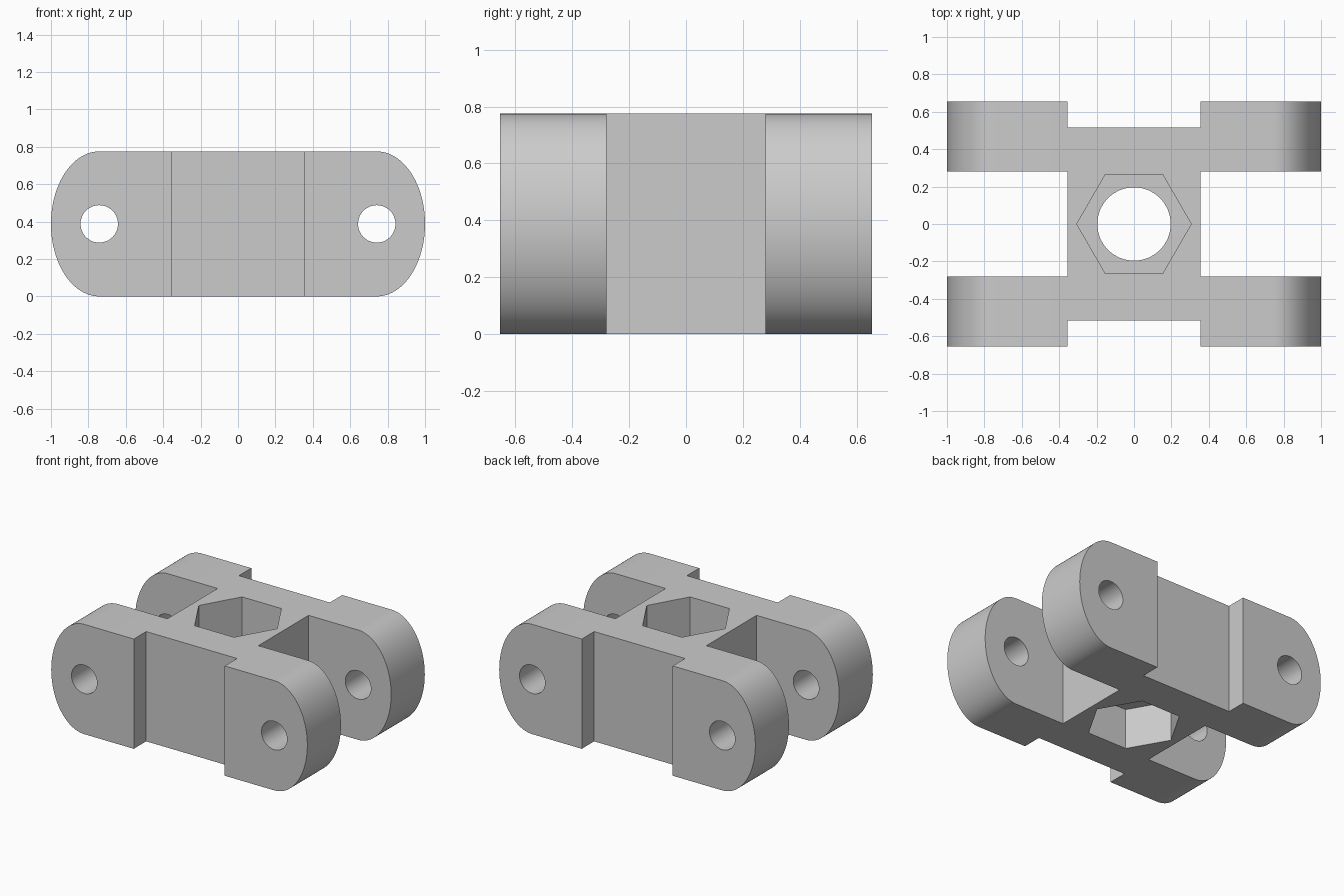
import bpy, bmesh, math
from mathutils import Matrix

if "Cube" in bpy.data.objects:
    bpy.data.objects.remove(bpy.data.objects["Cube"], do_unlink=True)

HEIGHT, HALF_DEPTH = 0.775, 0.655
MID = HEIGHT / 2
PIN_X, PIN_R = 0.742, 0.1
WEB_X, WEB_Y, LUG_INNER_Y = 0.355, 0.517, 0.28
POCKET_DEPTH = 0.285

grey = bpy.data.materials.new("plain_grey")
grey.use_nodes = True
colour = (0.6, 0.6, 0.6, 1)
grey.diffuse_color = colour
grey.node_tree.nodes["Principled BSDF"].inputs["Base Color"].default_value = colour


def make_object(name, bm):
    bmesh.ops.recalc_face_normals(bm, faces=bm.faces)
    mesh = bpy.data.meshes.new(name)
    bm.to_mesh(mesh)
    bm.free()
    mesh.materials.append(grey)
    obj = bpy.data.objects.new(name, mesh)
    bpy.context.collection.objects.link(obj)
    return obj


def box(x0, x1, y0, y1, z0, z1):
    bm = bmesh.new()
    place = Matrix.Translation(((x0 + x1) / 2, (y0 + y1) / 2, (z0 + z1) / 2))
    size = Matrix.Diagonal((x1 - x0, y1 - y0, z1 - z0, 1))
    bmesh.ops.create_cube(bm, size=1, matrix=place @ size)
    return make_object("box_cutter", bm)


def prism(centre, radius, length, sides, axis="Z"):
    bm = bmesh.new()
    turn = Matrix.Rotation(math.pi / 2, 4, "X") if axis == "Y" else Matrix()
    bmesh.ops.create_cone(bm, cap_ends=True, segments=sides, radius1=radius,
                          radius2=radius, depth=length,
                          matrix=Matrix.Translation(centre) @ turn)
    # Put a corner on the x axis
    if sides == 6:
        bmesh.ops.rotate(bm, verts=bm.verts, cent=centre,
                         matrix=Matrix.Rotation(math.pi / 6, 3, "Z"))
    return make_object("hole_cutter", bm)


# Full-width body with elliptical ends
bm = bmesh.new()
steps = 48
outline = []
for side in (1, -1):
    for i in range(steps + 1):
        a = side * math.pi / 2 * (2 * i / steps - 1) if side > 0 else math.pi * (0.5 + i / steps)
        outline.append((side * PIN_X + (1 - PIN_X) * math.cos(a), MID + MID * math.sin(a)))
face = bm.faces.new([bm.verts.new((x, -HALF_DEPTH, z)) for x, z in outline])
extruded = bmesh.ops.extrude_face_region(bm, geom=[face])
bmesh.ops.translate(bm, vec=(0, 2 * HALF_DEPTH, 0),
                    verts=[v for v in extruded["geom"] if isinstance(v, bmesh.types.BMVert)])
body = make_object("link_body", bm)

cutters = []
for s in (1, -1):
    # Fork slot between the lugs at each end
    cutters.append(box(*sorted((s * WEB_X, s * 1.2)), -LUG_INNER_Y, LUG_INNER_Y, -0.2, HEIGHT + 0.2))
    # Recess in the outer face between the lugs
    cutters.append(box(-WEB_X, WEB_X, *sorted((s * WEB_Y, s)), -0.2, HEIGHT + 0.2))
    # Pin holes through both lugs
    cutters.append(prism((s * PIN_X, 0, MID), PIN_R, 2, 48, "Y"))
    # Hexagonal pockets, above and below
    offset = s * (MID - POCKET_DEPTH + 0.3)
    cutters.append(prism((0, 0, MID + offset), 0.306, 0.6, 6))
# Central bore
cutters.append(prism((0, 0, MID), 0.196, 2, 64))

for cutter in cutters:
    cutter.hide_render = True
    mod = body.modifiers.new("cut", "BOOLEAN")
    mod.operation = "DIFFERENCE"
    mod.solver = "EXACT"
    mod.object = cutter

# Bake the cuts and remove the cutters
bpy.context.view_layer.update()
graph = bpy.context.evaluated_depsgraph_get()
baked = bpy.data.meshes.new_from_object(body.evaluated_get(graph))
body.modifiers.clear()
body.data = baked
baked.materials.clear()
baked.materials.append(grey)
for poly in baked.polygons:
    poly.material_index = 0
for cutter in cutters:
    bpy.data.objects.remove(cutter, do_unlink=True)

bpy.ops.object.select_all(action="DESELECT")
body.select_set(True)
bpy.context.view_layer.objects.active = body
bpy.ops.object.shade_smooth_by_angle(angle=math.radians(30))
